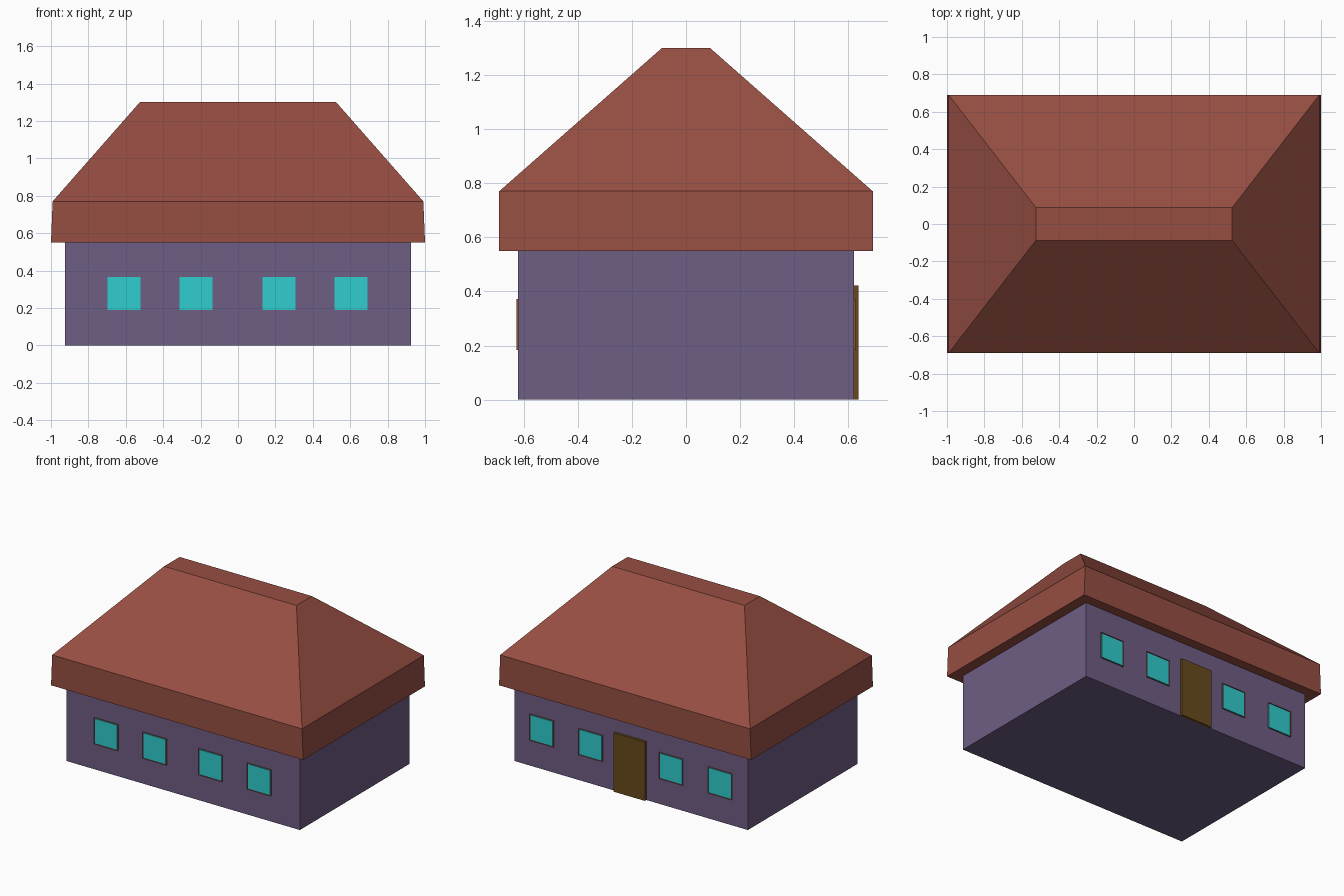
import bpy, bmesh

if "Cube" in bpy.data.objects:
    bpy.data.objects.remove(bpy.data.objects["Cube"])


def material(name, rgb):
    # sRGB 0-255 to linear diffuse colour
    m = bpy.data.materials.new(name)
    m.diffuse_color = [((c / 255 + 0.055) / 1.055) ** 2.4 for c in rgb] + [1]
    m.use_nodes = True
    m.node_tree.nodes["Principled BSDF"].inputs["Base Color"].default_value = m.diffuse_color
    return m


WALL = material("wall_purple", (110, 93, 131))
ROOF = material("roof_red", (150, 78, 66))
FRAME = material("frame_brown", (150, 82, 45))
GLASS = material("glass_cyan", (48, 205, 205))
DOOR = material("door_brown", (104, 74, 28))


def finish(bm, name, mat):
    bmesh.ops.recalc_face_normals(bm, faces=bm.faces)
    mesh = bpy.data.meshes.new(name)
    bm.to_mesh(mesh)
    bm.free()
    mesh.materials.append(mat)
    ob = bpy.data.objects.new(name, mesh)
    bpy.context.collection.objects.link(ob)
    return ob


def loft(name, levels, mat):
    """Stack of centred rectangles (half_x, half_y, z), capped at both ends."""
    bm = bmesh.new()
    rings = [[bm.verts.new((sx * hx, sy * hy, z))
              for sx, sy in ((-1, -1), (1, -1), (1, 1), (-1, 1))]
             for hx, hy, z in levels]
    for a, b in zip(rings, rings[1:]):
        for i in range(4):
            j = (i + 1) % 4
            bm.faces.new((a[i], a[j], b[j], b[i]))
    bm.faces.new(rings[0])
    bm.faces.new(rings[-1])
    return finish(bm, name, mat)


def box(name, lo, hi, mat):
    bm = bmesh.new()
    bmesh.ops.create_cube(bm, size=1)
    for v in bm.verts:
        v.co = [(a + b) / 2 + c * (b - a) for a, b, c in zip(lo, hi, v.co)]
    return finish(bm, name, mat)


def window(name, cx, side):
    """Thin frame with a pane set slightly back; side is -1 front, 1 back."""
    hw, cz, outer = 0.094, 0.278, 0.626
    bm = bmesh.new()
    vs = [bm.verts.new((cx + sx * hw, side * outer, cz + sz * hw))
          for sx, sz in ((-1, -1), (1, -1), (1, 1), (-1, 1))]
    face = bm.faces.new(vs)
    bmesh.ops.inset_region(bm, faces=[face], thickness=0.008,
                           use_boundary=True)
    bmesh.ops.delete(bm, geom=[face], context='FACES')
    # thicken the frame back into the wall
    ext = bmesh.ops.extrude_face_region(bm, geom=bm.faces[:],
                                        use_keep_orig=True)
    for v in ext["geom"]:
        if isinstance(v, bmesh.types.BMVert):
            v.co.y -= side * 0.01
    finish(bm, name + "_frame", FRAME)
    h = hw - 0.006
    ys = sorted((side * 0.615, side * 0.6245))
    box(name + "_pane", (cx - h, ys[0], cz - h), (cx + h, ys[1], cz + h), GLASS)


# Body and hipped roof with deep fascia and flat soffit
loft("walls", [(0.925, 0.62, 0), (0.925, 0.62, 0.55)], WALL)
loft("roof", [(1.0, 0.69, 0.55), (0.991, 0.69, 0.77), (0.525, 0.088, 1.30)], ROOF)

# Windows on the front and back
for i, x in enumerate((-0.609, -0.225, 0.219, 0.605)):
    window(f"front_window_{i + 1}", x, -1)
for i, x in enumerate((-0.705, -0.318, 0.32, 0.708)):
    window(f"back_window_{i + 1}", x, 1)

# Back door
box("door", (-0.12, 0.61, 0), (0.128, 0.637, 0.422), DOOR)
